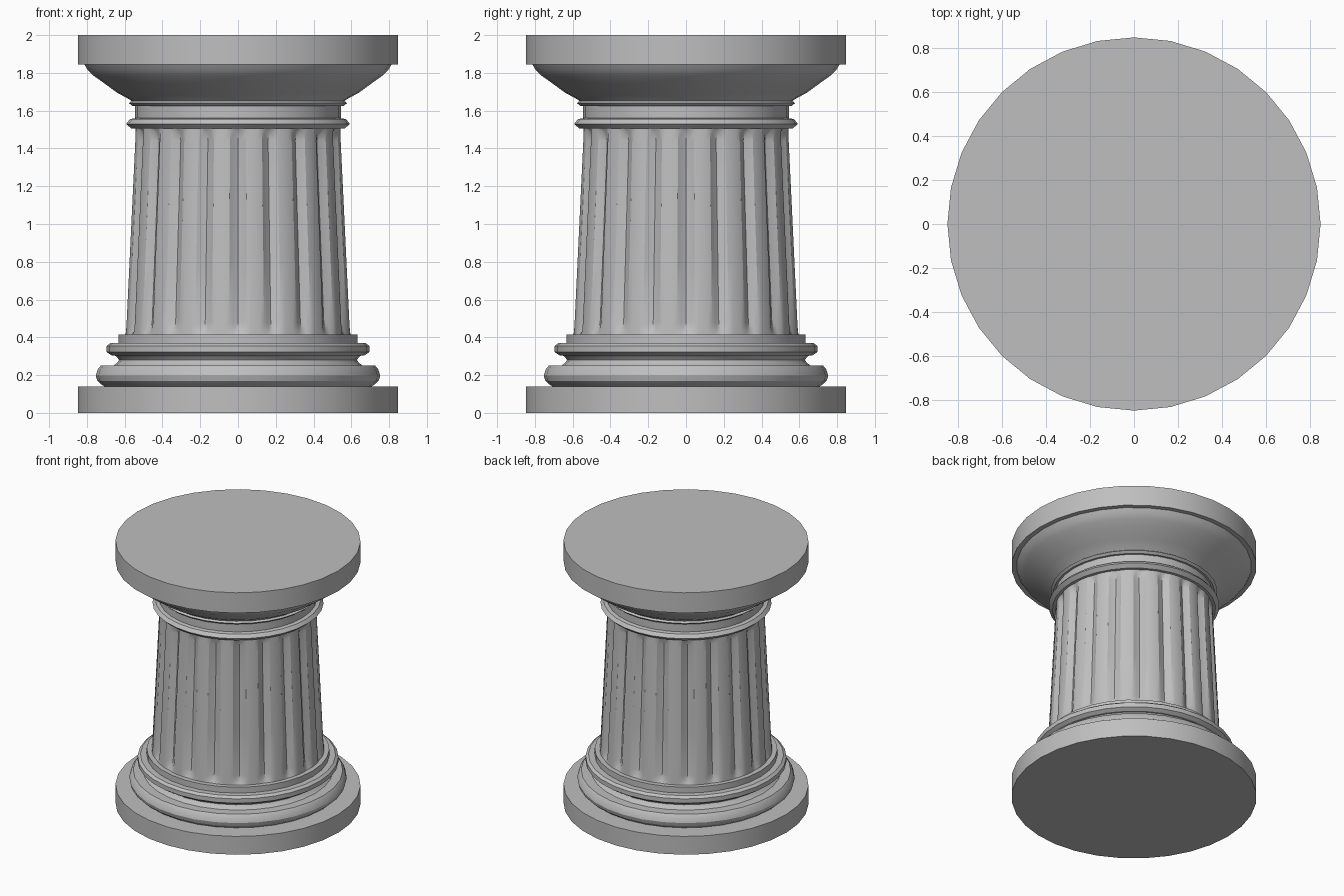
import bpy
import bmesh
from math import cos, sin, pi, tau, radians

cube = bpy.data.objects.get("Cube")
if cube:
    bpy.data.objects.remove(cube, do_unlink=True)

STONE = (0.52, 0.52, 0.52, 1.0)
stone = bpy.data.materials.new("grey stone")
stone.use_nodes = True
stone.diffuse_color = STONE
stone.node_tree.nodes["Principled BSDF"].inputs["Base Color"].default_value = STONE

SIDES = 32
FLUTES = 20
STEPS = 8          # points around each flute


def lathe(name, profile, sides=SIDES, shape=None):
    """Closed solid of revolution; shape(r, z, angle) may change the radius."""
    bm = bmesh.new()
    rings = []
    for r, z in profile:
        ring = []
        for i in range(sides):
            a = tau * i / sides
            rad = shape(r, z, a) if shape else r
            ring.append(bm.verts.new((rad * cos(a), rad * sin(a), z)))
        rings.append(ring)
    for low, high in zip(rings, rings[1:]):
        for i in range(sides):
            j = (i + 1) % sides
            bm.faces.new((low[i], low[j], high[j], high[i]))
    bm.faces.new(rings[0][::-1])
    bm.faces.new(rings[-1])
    mesh = bpy.data.meshes.new(name)
    bm.to_mesh(mesh)
    bm.free()
    mesh.materials.append(stone)
    obj = bpy.data.objects.new(name, mesh)
    bpy.context.collection.objects.link(obj)
    bpy.ops.object.select_all(action='DESELECT')
    obj.select_set(True)
    bpy.context.view_layer.objects.active = obj
    bpy.ops.object.shade_smooth_by_angle(angle=radians(30))
    return obj


# Base: round plinth, large moulding, hollow, small moulding and collar
lathe("plinth", [(0.848, 0), (0.848, 0.14)])
lathe("base_moulding", [(0.70, 0.135), (0.72, 0.148), (0.745, 0.17), (0.753, 0.197),
                        (0.743, 0.23), (0.725, 0.252)])
lathe("base_hollow", [(0.66, 0.25), (0.64, 0.265), (0.63, 0.28), (0.64, 0.295), (0.66, 0.31)])
lathe("upper_base_moulding", [(0.67, 0.305), (0.695, 0.322), (0.695, 0.355), (0.675, 0.37)])
lathe("base_collar", [(0.632, 0.365), (0.632, 0.415)])

# Tapered shaft with shallow flutes that fade out at both ends
Z0, Z1 = 0.41, 1.51
FADE = 0.07
DEPTH = 0.032
GROOVE = 0.62      # share of each flute pitch that is hollowed


def flute(r, z, a):
    u = (a * FLUTES / tau + 0.5) % 1 - 0.5
    t = abs(u) / (GROOVE / 2)
    hollow = 0.5 + 0.5 * cos(pi * t) if t < 1 else 0
    end = min(1, min(z - Z0, Z1 - z) / FADE)
    return r - DEPTH * hollow * end ** 0.5


heights = [Z0, Z0 + FADE / 3, Z0 + FADE, 0.8, 1.15, Z1 - FADE, Z1 - FADE / 3, Z1]
shaft = [(0.597 - 0.053 * (z - Z0) / (Z1 - Z0), z) for z in heights]
lathe("fluted_shaft", shaft, FLUTES * STEPS, flute)

# Neck with two thin rings
lathe("lower_neck_ring", [(0.565, 1.505), (0.592, 1.53), (0.572, 1.555), (0.545, 1.56)])
lathe("neck", [(0.545, 1.55), (0.545, 1.63)])
lathe("upper_neck_ring", [(0.56, 1.625), (0.577, 1.64), (0.562, 1.652)])

# Capital: flaring bowl under a round slab
lathe("capital_bowl", [(0.56, 1.645), (0.57, 1.657), (0.64, 1.695), (0.715, 1.75),
                       (0.765, 1.785), (0.795, 1.815), (0.815, 1.848)])
lathe("capital_slab", [(0.848, 1.845), (0.848, 2.0)])
